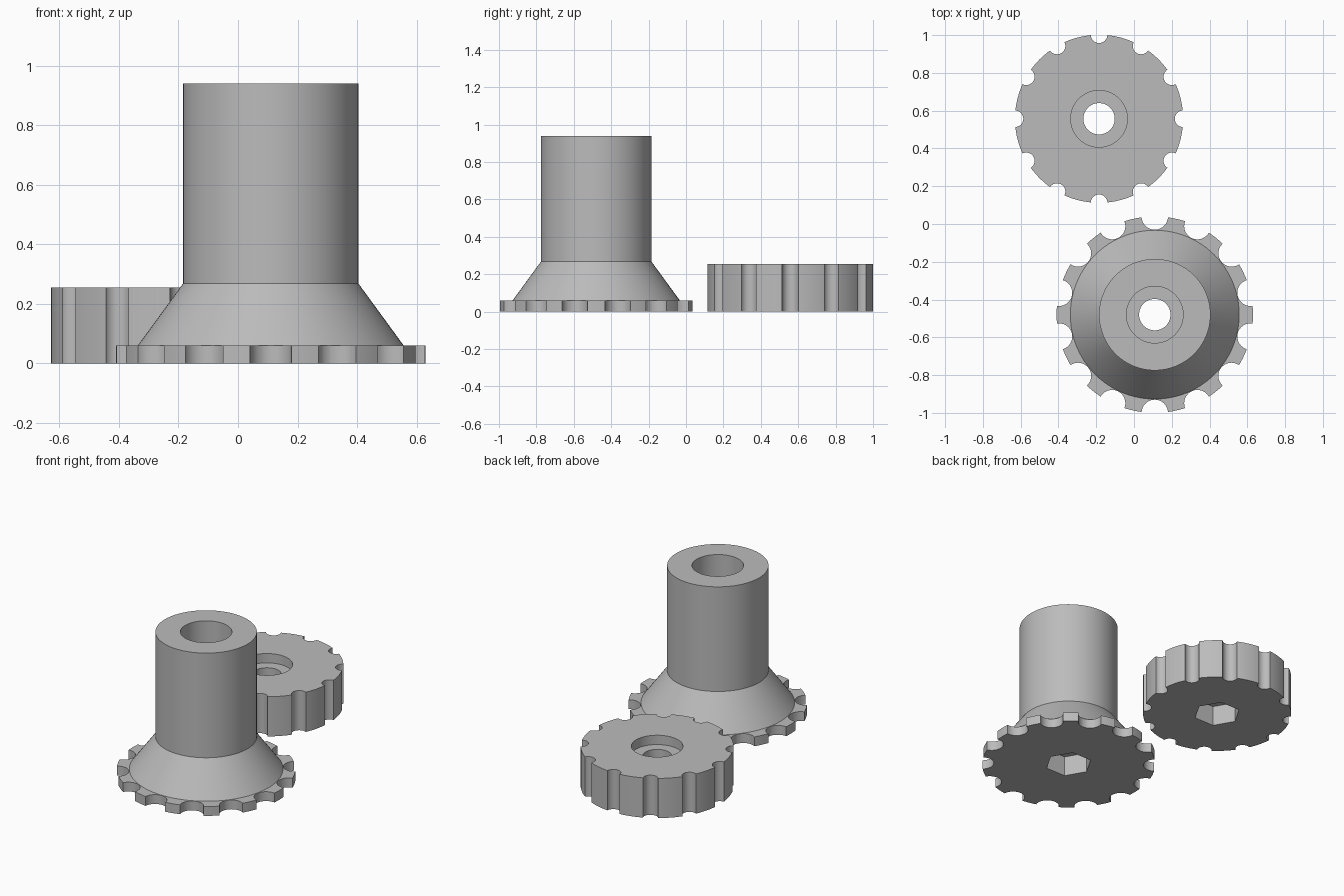
import bpy
import bmesh
from math import cos, sin, tau, radians
from mathutils import Matrix

cube = bpy.data.objects.get("Cube")
if cube:
    bpy.data.objects.remove(cube, do_unlink=True)

# One plain grey for everything
GREY = (0.5, 0.5, 0.5, 1.0)
grey = bpy.data.materials.new("plain grey")
grey.use_nodes = True
grey.diffuse_color = GREY
grey.node_tree.nodes["Principled BSDF"].inputs["Base Color"].default_value = GREY

HOLE, BORE, HEX = 0.083, 0.15, 0.14   # bolt hole, counterbore, hex socket radii
HEX_DEPTH = 0.13


def add_object(name, bm):
    bmesh.ops.recalc_face_normals(bm, faces=bm.faces[:])
    mesh = bpy.data.meshes.new(name)
    bm.to_mesh(mesh)
    bm.free()
    obj = bpy.data.objects.new(name, mesh)
    bpy.context.scene.collection.objects.link(obj)
    return obj


def lathe(name, profile, steps=96):
    """Spin a closed (radius, height) profile around z."""
    bm = bmesh.new()
    rings = [[bm.verts.new((r * cos(tau * i / steps), r * sin(tau * i / steps), z))
              for r, z in profile] for i in range(steps)]
    n = len(profile)
    for i, ring in enumerate(rings):
        after = rings[(i + 1) % steps]
        for j in range(n):
            k = (j + 1) % n
            bm.faces.new((ring[j], after[j], after[k], ring[k]))
    return add_object(name, bm)


def prism(bm, sides, radius, low, high, x=0, y=0):
    bmesh.ops.create_cone(bm, cap_ends=True, segments=sides, radius1=radius,
                          radius2=radius, depth=high - low,
                          matrix=Matrix.Translation((x, y, (low + high) / 2)))


def cutter_for(rim, notches, notch_radius, top):
    """Grip notches around the rim plus the hex socket underneath."""
    bm = bmesh.new()
    for i in range(notches):
        a = tau * (i / notches + 0.25)
        prism(bm, 32, notch_radius, -0.1, top, rim * cos(a), rim * sin(a))
    prism(bm, 6, HEX, -0.1, HEX_DEPTH)
    # Turn the hex so two corners point along x
    hex_verts = [v for v in bm.verts if v.co.xy.length < HEX * 1.1]
    a = hex_verts[0].co
    from_x = Matrix.Rotation(-a.to_2d().angle_signed((1, 0)) * -1, 3, "Z")
    turned = from_x @ a
    if abs(turned.y) < 0.001:
        bmesh.ops.rotate(bm, verts=hex_verts, cent=(0, 0, 0), matrix=from_x)
    else:
        bmesh.ops.rotate(bm, verts=hex_verts, cent=(0, 0, 0), matrix=from_x.inverted())
    cutter = add_object("notch_cutter", bm)
    cutter.hide_render = True
    return cutter


def finish(obj, cutter, x, y):
    mod = obj.modifiers.new("notches", "BOOLEAN")
    mod.operation = "DIFFERENCE"
    mod.solver = "EXACT"
    mod.object = cutter
    bpy.context.view_layer.update()
    graph = bpy.context.evaluated_depsgraph_get()
    mesh = bpy.data.meshes.new_from_object(obj.evaluated_get(graph))
    obj.modifiers.clear()
    obj.data = mesh
    bpy.data.objects.remove(cutter, do_unlink=True)
    mesh.materials.clear()
    mesh.materials.append(grey)
    obj.location = (x, y, 0)
    bpy.ops.object.select_all(action="DESELECT")
    obj.select_set(True)
    bpy.context.view_layer.objects.active = obj
    bpy.ops.object.shade_smooth_by_angle(angle=radians(25))


# Tall spool: notched flange, cone, tube with deep counterbore
spool = lathe("flanged_spool", [
    (HOLE, 0), (0.52, 0), (0.52, 0.06), (0.447, 0.06), (0.295, 0.268),
    (0.295, 0.94), (BORE, 0.94), (BORE, 0.2), (HOLE, 0.2)])
finish(spool, cutter_for(0.52, 14, 0.07, 0.1), 0.11, -0.48)

# Flat knob: notched disc with shallow counterbore
knob = lathe("grip_knob", [
    (HOLE, 0), (0.445, 0), (0.445, 0.255), (BORE, 0.255),
    (BORE, 0.195), (HOLE, 0.195)])
finish(knob, cutter_for(0.445, 12, 0.044, 0.4), -0.185, 0.557)
